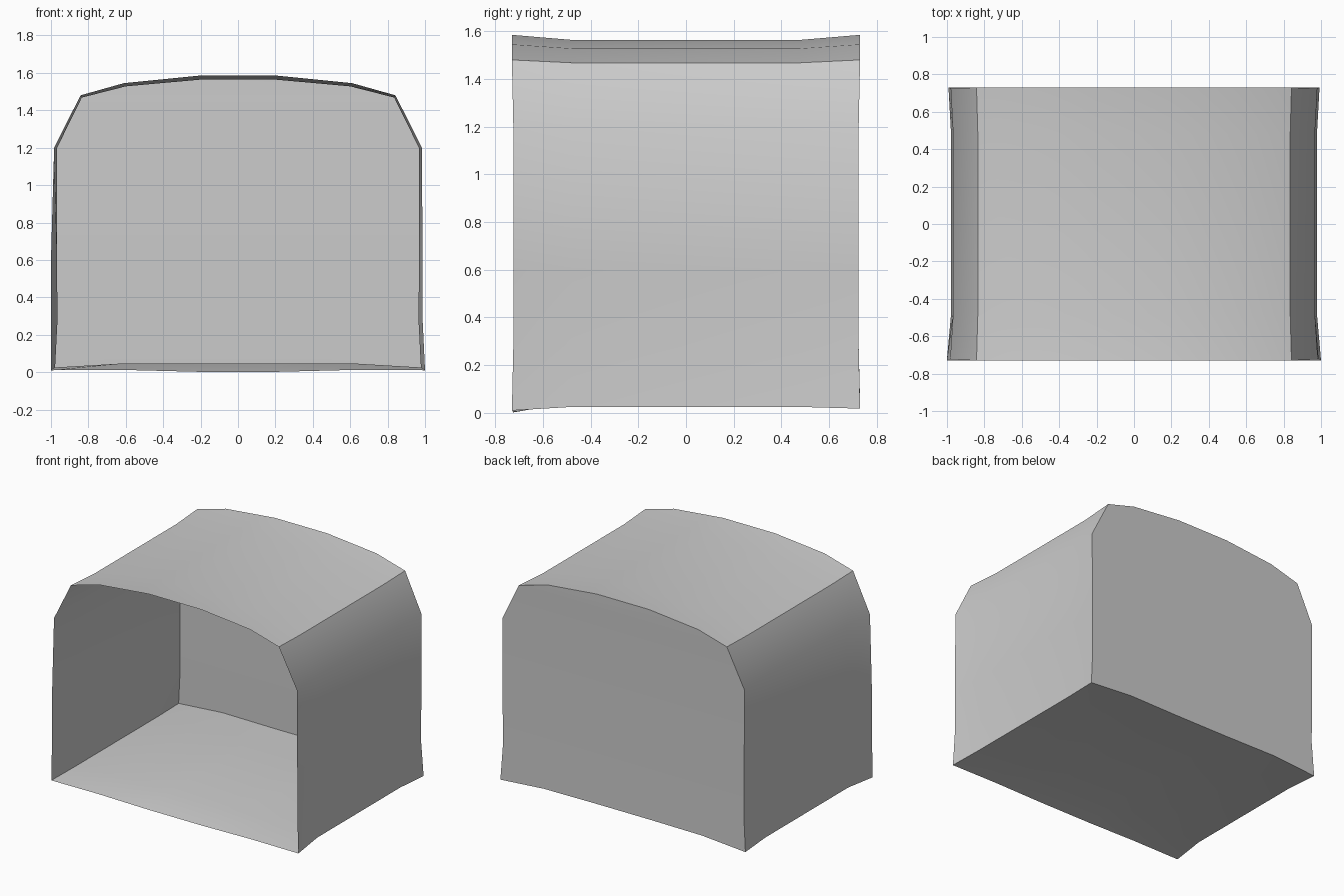
import bpy, bmesh

if "Cube" in bpy.data.objects:
    bpy.data.objects.remove(bpy.data.objects["Cube"])

# Half outlines (x, z) from floor centre, out to the wall, up to the roof crown
MIDDLE = [(.22, .045), (.64, .045), (.978, .025), (.965, .28), (.968, .6), (.967, 1.2),
          (.835, 1.468), (.6, 1.528), (.2, 1.564)]
FRONT = [(.22, .002), (.62, .012), (1.0, .01), (.987, .28), (.987, .6), (.983, 1.2),
         (.842, 1.48), (.61, 1.545), (.21, 1.585)]
BACK = [(.22, .045), (.64, .045), (.992, .018), (.975, .28), (.978, .6), (.98, 1.2),
        (.842, 1.48), (.61, 1.545), (.21, 1.585)]
N = len(MIDDLE)

bm = bmesh.new()


def ring(half, y, pinch=0.0, dent=0.0):
    """Closed cross-section; pinch pulls the wall edges in, dent pushes out the left wall."""
    def yy(i):
        return y - (pinch if y > 0 else -pinch) * (i in (0, 3, 4, 5))
    right = [bm.verts.new((x, yy(i), z)) for i, (x, z) in enumerate(half)]
    left = [bm.verts.new((-x - (dent if i in (3, 4) else 0), yy(i), z))
            for i, (x, z) in enumerate(half)]
    return right, left


rings = [ring(FRONT, -.73, .006, .013), ring(MIDDLE, -.48),
         ring(MIDDLE, .48), ring(BACK, .73, .006)]

# Floor, walls and roof: bridge neighbouring cross-sections
for (ra, la), (rb, lb) in zip(rings, rings[1:]):
    a, b = ra + la[::-1], rb + lb[::-1]
    for i in range(2 * N):
        j = (i + 1) % (2 * N)
        bm.faces.new((a[i], a[j], b[j], b[i]))

# Back wall: strips running from left to right; the front stays open
right, left = rings[-1]
bm.faces.new(right[:4] + left[:4][::-1])
for i in range(3, 6):
    bm.faces.new((right[i], right[i + 1], left[i + 1], left[i]))
bm.faces.new(right[6:] + left[6:][::-1])

bmesh.ops.recalc_face_normals(bm, faces=bm.faces)
mesh = bpy.data.meshes.new("open_front_shell")
bm.to_mesh(mesh)
bm.free()
shell = bpy.data.objects.new("open_front_shell", mesh)
bpy.context.collection.objects.link(shell)

# Smooth shading, with the roof, floor and back edges kept sharp
bpy.context.view_layer.objects.active = shell
shell.select_set(True)
bpy.ops.object.shade_smooth_by_angle(angle=0.65)
